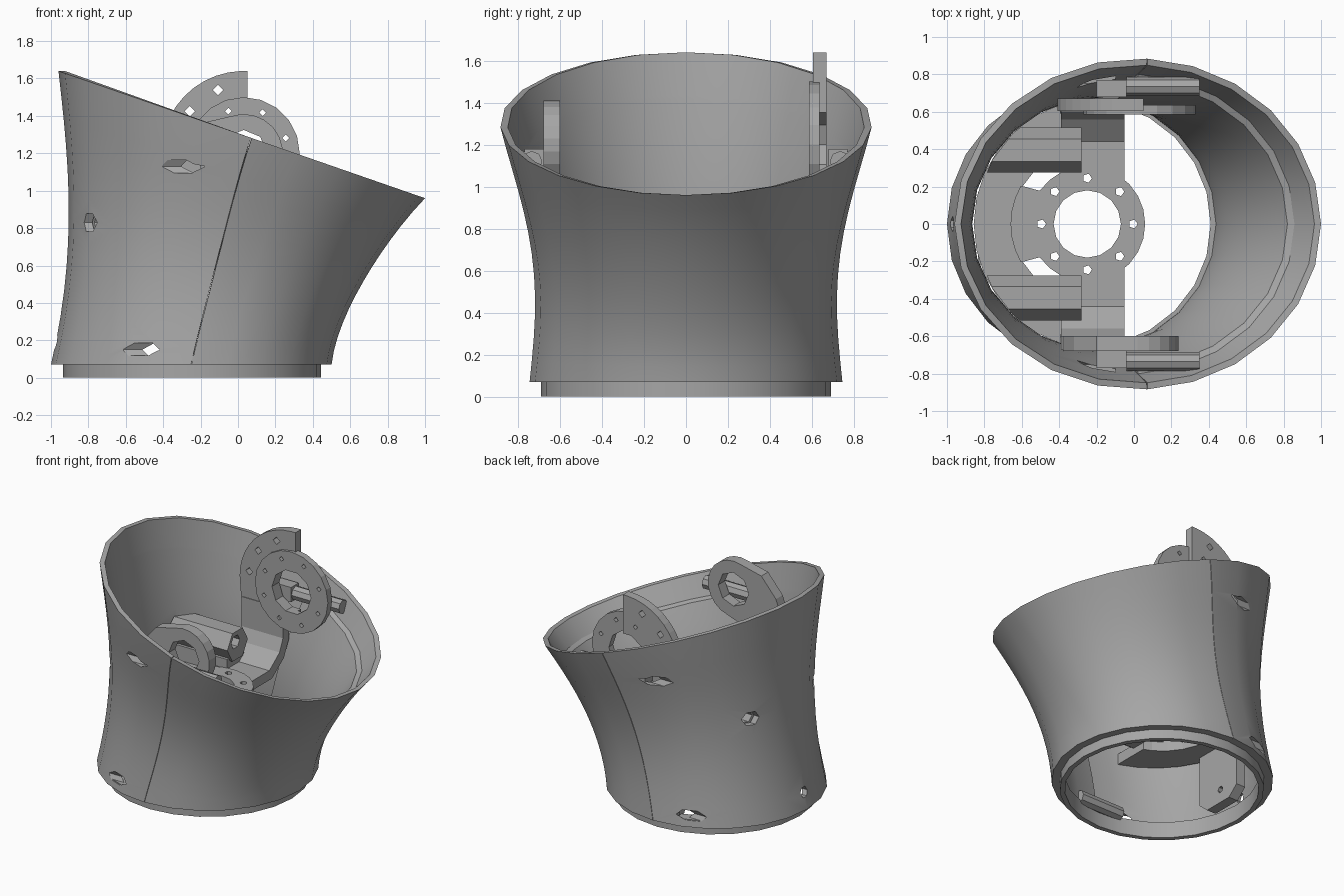
import bpy, bmesh, math
from mathutils import Vector

if "Cube" in bpy.data.objects:
    bpy.data.objects.remove(bpy.data.objects["Cube"])

grey = bpy.data.materials.new("plain grey")
grey.use_nodes = True
grey.diffuse_color = (0.38, 0.38, 0.38, 1)
grey.node_tree.nodes["Principled BSDF"].inputs["Base Color"].default_value = grey.diffuse_color


def finish(name, bm):
    bmesh.ops.recalc_face_normals(bm, faces=bm.faces)
    mesh = bpy.data.meshes.new(name)
    bm.to_mesh(mesh)
    bm.free()
    mesh.materials.append(grey)
    ob = bpy.data.objects.new(name, mesh)
    bpy.context.collection.objects.link(ob)
    return ob


def shade(ob):
    bpy.ops.object.select_all(action="DESELECT")
    ob.select_set(True)
    bpy.context.view_layer.objects.active = ob
    bpy.ops.object.shade_smooth_by_angle(angle=math.radians(28))


def prism(name, points, axis, start, end):
    """Extrude a closed 2D outline along x, y or z."""
    place = {"x": lambda a, b, c: (c, a, b),
             "y": lambda a, b, c: (a, c, b),
             "z": lambda a, b, c: (a, b, c)}[axis]
    bm = bmesh.new()
    face = bm.faces.new([bm.verts.new(place(a, b, start)) for a, b in points])
    out = bmesh.ops.extrude_face_region(bm, geom=[face])
    shift = Vector(place(0, 0, end - start))
    bmesh.ops.translate(bm, vec=shift,
                        verts=[g for g in out["geom"] if isinstance(g, bmesh.types.BMVert)])
    return finish(name, bm)


def arc(a, b, r, start=0, end=360, n=16):
    count = n if end - start >= 360 else n + 1
    angles = [math.radians(start + (end - start) * i / n) for i in range(count)]
    return [(a + r * math.cos(t), b + r * math.sin(t)) for t in angles]


def rect(a0, a1, b0, b1):
    return [(a0, b0), (a1, b0), (a1, b1), (a0, b1)]


def cut(ob, cutters, operation="DIFFERENCE"):
    """Apply the cutters and keep the result as plain geometry."""
    for c in cutters:
        c.hide_render = True
        mod = ob.modifiers.new("hole", "BOOLEAN")
        mod.operation, mod.solver, mod.object = operation, "EXACT", c
    graph = bpy.context.evaluated_depsgraph_get()
    mesh = bpy.data.meshes.new_from_object(ob.evaluated_get(graph))
    ob.modifiers.clear()
    ob.data = mesh


def discard(cutters):
    for c in cutters:
        bpy.data.objects.remove(c)


# Flared shell: stations from the base to the slanted rim
LEFT = [-1.0, -0.93, -0.905, -0.92, -0.96]
RIGHT = [0.5, 0.56, 0.67, 0.815, 1.0]
HALF = [0.745, 0.72, 0.735, 0.80, 0.885]


def blend(values, t):
    n = len(values) - 1
    total = 0
    for i, v in enumerate(values):
        for j in range(n + 1):
            if j != i:
                v *= (t * n - j) / (i - j)
        total += v
    return total


def shell_point(t, angle, inset):
    x0, x1, w = blend(LEFT, t), blend(RIGHT, t), blend(HALF, t)
    c = math.cos(angle)
    z = 0.07 + 1.23 * t - 0.34 * t * c
    return ((x0 + x1) / 2 + ((x1 - x0) / 2 - inset) * c, (w - inset) * math.sin(angle), z)


def panel(name, side, step):
    rows = [i / 12 for i in range(13)]
    section = [(t, 0) for t in rows] + [(1, 0.035)]
    section += [(0.87, 0.04), (0.86, 0.04 + step)]
    section += [(t, 0.04 + step) for t in reversed(rows) if t < 0.84]
    bm = bmesh.new()
    cols = []
    for i in range(13):
        col = []
        for t, inset in section:
            seam = math.radians(90 - 3 * t)
            sweep = seam if side > 0 else math.pi - seam
            a = (i / 6 - 1) * (sweep - 0.002)
            col.append(bm.verts.new(shell_point(t, a if side > 0 else math.pi - a, inset)))
        cols.append(col)
    n = len(section)
    for p, q in zip(cols, cols[1:]):
        for k in range(n):
            bm.faces.new((p[k], q[k], q[(k + 1) % n], p[(k + 1) % n]))
    bm.faces.new(cols[0])
    bm.faces.new(cols[-1])
    return finish(name, bm)


low_panel = panel("low_side_panel", 1, 0.03)
high_panel = panel("high_side_panel", -1, 0.0)

# Lengthwise bolt holes in the high panel
bolts = [prism("bolt_cutter", arc(0, 0.19, 0.04, n=6), "x", -1.2, -0.5)]
for s in (-1, 1):
    for y, z, r, end in ((0.77, 1.13, 0.04, -0.1), (0.675, 0.15, 0.04, -0.42), (0.37, 0.83, 0.055, -0.5)):
        bolts.append(prism("bolt_cutter", arc(s * y, z, r, n=6), "x", -1.2, end))
cut(high_panel, bolts)
discard(bolts)
shade(high_panel)
shade(low_panel)


# Round base collar and inner ledge
def ring(name, x, outer, inner, z0, z1):
    bm = bmesh.new()
    loops = [[bm.verts.new((a, b, z)) for a, b in arc(x, 0, r, n=24)]
             for r, z in ((outer, z0), (outer, z1), (inner, z1), (inner, z0))]
    for k in range(4):
        p, q = loops[k], loops[(k + 1) % 4]
        for i in range(24):
            j = (i + 1) % 24
            bm.faces.new((p[i], p[j], q[j], q[i]))
    shade(finish(name, bm))


ring("base_collar", -0.245, 0.69, 0.655, 0.0, 0.12)
ring("base_ledge", -0.245, 0.735, 0.665, 0.07, 0.12)

# Yoke: bent strap, raised floor disc and a lower tray with a round cutout
half = [(0.67, 1.05), (0.67, 0.8), (0.61, 0.68), (0.47, 0.58)]
inner = [(0.44, 0.65), (0.56, 0.74), (0.6, 0.83), (0.6, 1.05)]
right = half + [(-y, z) for y, z in reversed(half)]
strap = prism("yoke_strap", right + [(-y, z) for y, z in reversed(inner)] + inner, "x", -0.39, -0.05)
disc = prism("yoke_floor_disc", arc(-0.25, 0, 0.31, -145, 145, 20) + arc(-0.25, 0, 0.41, 150, 210, 6),
             "z", 0.585, 0.655)
tray = prism("yoke_tray", arc(-0.185, 0, 0.672, 108, 252, 12), "z", 0.53, 0.61)
tray_cutout = [prism("tray_cutter", arc(-0.25, 0, 0.4, n=24), "z", 0.4, 0.8)]
cut(tray, tray_cutout)
floor_holes = [prism("floor_cutter", arc(-0.25, 0, 0.18, n=16), "z", 0.4, 0.8)]
for a, b in arc(-0.25, 0, 0.245, n=8):
    floor_holes.append(prism("screw_cutter", arc(a, b, 0.025, n=5), "z", 0.4, 0.8))
for part in (strap, disc):
    cut(part, floor_holes)
discard(floor_holes + tray_cutout)

# Tall back cheek with a bearing disc, short front cheek with a ring
AX, AZ = 0.03, 1.2
back = prism("back_cheek", [(0.05, AZ + 0.44)] + arc(AX, AZ, 0.44, 92, 180, 10)
             + [(-0.39, 0.95), (-0.05, 0.95), (0.05, 1.0)], "y", 0.605, 0.67)
bearing = prism("back_bearing_disc", arc(AX, AZ, 0.3, n=20), "y", 0.585, 0.635)
front = prism("front_cheek", arc(AX, AZ, 0.21, -60, 110, 10)
              + [(-0.2, 1.36), (-0.32, 1.22), (-0.38, 1.05), (-0.38, 0.95), (-0.05, 0.95)],
              "y", -0.68, -0.6)
bores = [prism("bore_cutter", arc(AX, AZ, 0.16, n=10), "y", 0.4, 0.9)]
bores += [prism("screw_cutter", arc(a, b, 0.018, n=4), "y", 0.4, 0.9)
          for a, b in arc(AX, AZ, 0.24, 20, 380, 8)]
rim_screws = [prism("screw_cutter", arc(a, b, 0.028, n=4), "y", 0.4, 0.9)
              for a, b in arc(AX, AZ, 0.365, 112, 172, 2)]
front_bore = [prism("bore_cutter", arc(AX, AZ, 0.125, n=8), "y", -0.9, -0.4)]
cut(back, bores + rim_screws)
cut(bearing, bores)
cut(front, front_bore)
discard(bores + rim_screws + front_bore)

# Bolt sleeves trimmed to the wall, seam bosses and lugs on both sides
wall = [prism("wall_trimmer", arc(-0.165, 0, 0.685, n=24), "z", 0.5, 1.1)]
for s, side in ((-1, "front"), (1, "back")):
    sleeve = prism(side + "_bolt_sleeve", arc(s * 0.395, 0.8, 0.12, n=6), "x", -0.9, -0.28)
    y0, y1 = sorted((s * 0.3, s * 0.5))
    foot = prism(side + "_sleeve_foot", rect(-0.9, -0.3, y0, y1), "z", 0.6, 0.72)
    bore = [prism("sleeve_cutter", arc(s * 0.37, 0.83, 0.05, n=6), "x", -1, -0.2)]
    cut(sleeve, wall, "INTERSECT")
    cut(foot, wall, "INTERSECT")
    cut(sleeve, bore)
    discard(bore)
    prism(side + "_upper_boss", arc(s * 0.735, 1.12, 0.05, n=8), "x", -0.04, 0.35)
    y0, y1 = sorted((s * 0.68, s * 0.77))
    prism(side + "_upper_lug", rect(y0, y1, 1.07, 1.18), "x", -0.2, -0.04)
    prism(side + "_lower_boss", arc(s * 0.64, 0.15, 0.05, n=8), "x", -0.41, -0.05)
discard(wall)

# Upright mounting plate joining the tray to the high wall
mount = prism("mounting_plate", [(-0.22, 0.16), (-0.14, 0.09), (0.09, 0.09), (0.17, 0.16),
                                 (0.17, 0.57), (-0.22, 0.57)], "x", -0.835, -0.76)
screw = [prism("screw_cutter", arc(0, 0.19, 0.025, n=6), "x", -1, -0.6)]
cut(mount, screw)
discard(screw)
